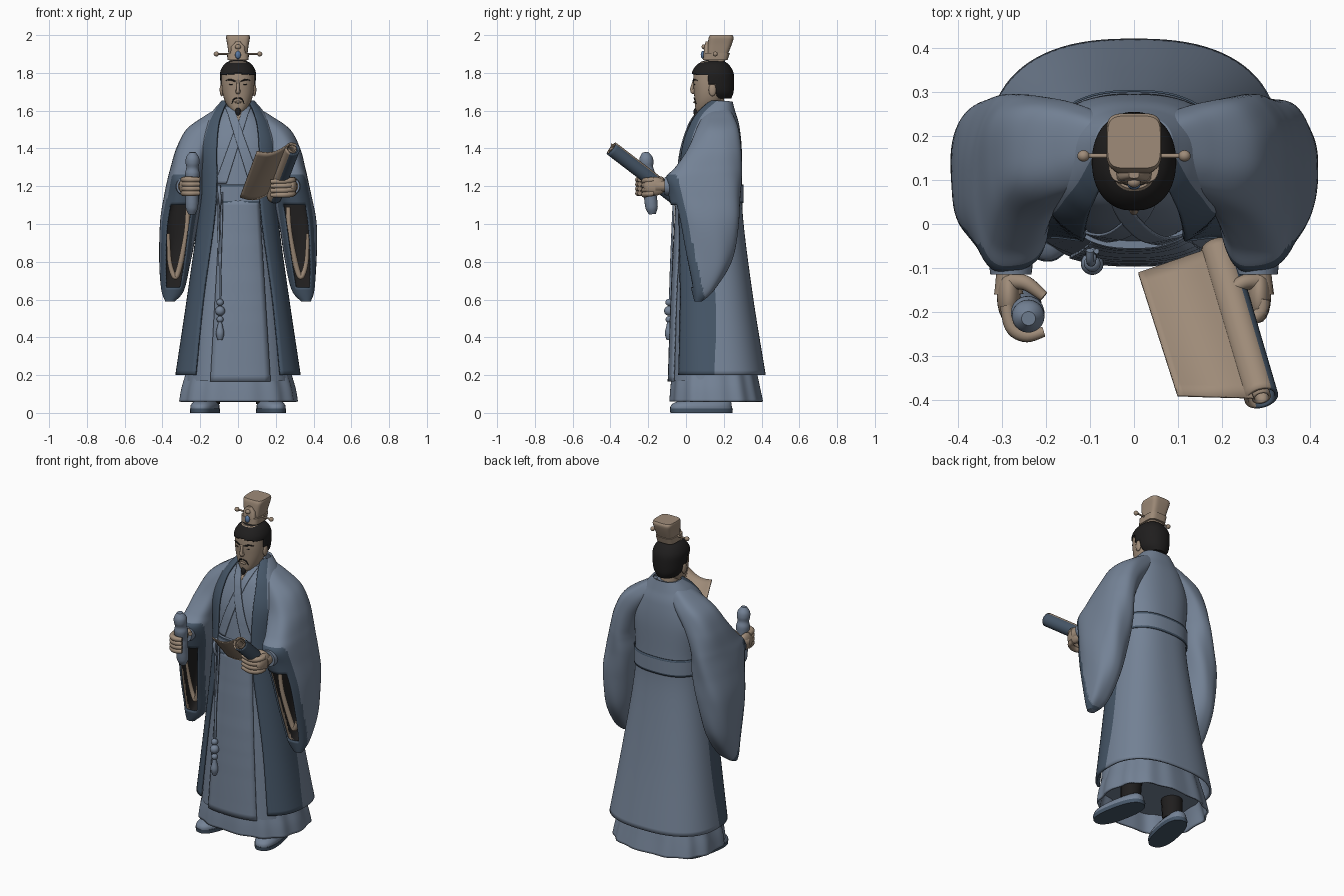
import bpy, bmesh, math
from mathutils import Vector, Matrix

if "Cube" in bpy.data.objects:
    bpy.data.objects.remove(bpy.data.objects["Cube"])


def material(name, r, g, b):
    m = bpy.data.materials.new(name)
    m.diffuse_color = (r, g, b, 1)
    m.use_nodes = True
    m.node_tree.nodes["Principled BSDF"].inputs["Base Color"].default_value = m.diffuse_color
    return m


BLUE = material("robe blue", .175, .225, .305)
DARK = material("trim dark blue", .062, .095, .14)
TAN = material("warm tan", .345, .26, .19)
BLACK = material("soft black", .014, .013, .013)
GEM = material("gem blue", .10, .19, .36)
P = .8  # squareness of the cloth cross-sections


def sample(rows, n):
    """Smooth Catmull-Rom resampling of a short table of rows."""
    rows = [tuple(r) for r in rows]
    ext = [rows[0]] + rows + [rows[-1]]
    out = []
    for k in range(n + 1):
        f = k / n * (len(rows) - 1)
        i = min(int(f), len(rows) - 2)
        t = f - i
        out.append(tuple(
            .5 * (2 * b + (c - a) * t + (2 * a - 5 * b + 4 * c - d) * t * t + (3 * b - a - 3 * c + d) * t ** 3)
            for a, b, c, d in zip(*ext[i:i + 4])))
    return out


def finish(name, bm, mats, thick=0, offset=1, mat_offset=0):
    me = bpy.data.meshes.new(name)
    bm.to_mesh(me)
    bm.free()
    for m in mats:
        me.materials.append(m)
    for p in me.polygons:
        p.use_smooth = True
    me.set_sharp_from_angle(angle=math.radians(42))
    ob = bpy.data.objects.new(name, me)
    bpy.context.collection.objects.link(ob)
    if thick:
        s = ob.modifiers.new("thickness", 'SOLIDIFY')
        s.thickness, s.offset, s.material_offset = thick, offset, mat_offset
    return ob


def loft(name, rings, mats, closed=True, caps=True, rule=None, **kw):
    """Skin ascending rings; rule(centre, column) gives a material index or None for a hole."""
    bm = bmesh.new()
    vs = [[bm.verts.new(p) for p in r] for r in rings]
    n = len(rings[0])
    for a, b in zip(vs, vs[1:]):
        for j in range(n if closed else n - 1):
            q = [a[j], a[(j + 1) % n], b[(j + 1) % n], b[j]]
            idx = rule(sum((v.co for v in q), Vector()) / 4, j) if rule else 0
            if idx is not None:
                bm.faces.new(q).material_index = idx
    if closed and caps:
        bm.faces.new(vs[0][::-1])
        bm.faces.new(vs[-1])
    bmesh.ops.delete(bm, geom=[v for v in bm.verts if not v.link_faces], context='VERTS')
    return finish(name, bm, mats, **kw)


def point(a, z, rx, yf, yb, cx=0, p=P, k=1):
    s, c = math.sin(a), math.cos(a)
    return (cx + k * rx * math.copysign(abs(s) ** p, s),
            (yf + yb) / 2 - k * (yb - yf) / 2 * math.copysign(abs(c) ** p, c), z)


def ring(row, n=48, cx=0, p=P, amp=0, freq=0, phase=0):
    return [point(a, *row[:4], cx, p, 1 + amp * math.sin(freq * a + phase))
            for a in (2 * math.pi * j / n for j in range(n))]


def tube(name, rows, mat, n=14, steps=16, **kw):
    """Round sweep along rows of (x, y, z, radius)."""
    pts = sample(rows, steps)
    rings = []
    for i, q in enumerate(pts):
        d = (Vector(pts[min(i + 1, steps)][:3]) - Vector(pts[max(i - 1, 0)][:3])).normalized()
        u = d.cross(Vector((.31, .83, .47))).normalized()
        v = d.cross(u)
        rings.append([Vector(q[:3]) + max(q[3], .001) * (u * math.cos(t) + v * math.sin(t))
                      for t in (2 * math.pi * j / n for j in range(n))])
    return loft(name, rings, mat if isinstance(mat, list) else [mat], **kw)


def ball(name, loc, size, mat):
    bm = bmesh.new()
    bmesh.ops.create_uvsphere(bm, u_segments=20, v_segments=12, radius=1,
                              matrix=Matrix.Translation(loc) @ Matrix.Diagonal((*size, 1)))
    return finish(name, bm, [mat])


# Inner robe and pleated underskirt: rows of z, half width, front y, back y
ROBE = sample([(.17, .28, -.085, .36), (.6, .23, -.07, .31), (1.1, .165, -.045, .27), (1.25, .17, -.035, .27),
               (1.4, .185, -.015, .265), (1.52, .15, .025, .25), (1.58, .105, .06, .235), (1.63, .066, .098, .215)], 140)
loft("inner_robe", [ring(r) for r in ROBE], [BLUE])
SKIRT = sample([(.06, .312, -.085, .405), (.13, .3, -.08, .39), (.22, .275, -.07, .37), (.35, .25, -.06, .33)], 12)
loft("underskirt", [ring(r, 144, amp=.018, freq=13) for r in SKIRT], [BLUE], caps=False, thick=.01, offset=-1)


def front(x, z):
    r = min(ROBE, key=lambda q: abs(q[0] - z))
    s = min(abs(x) / r[1], .99) ** (1 / P)
    return point(math.asin(s), *r)[1]


def ribbon(name, low, high, mat, off, thick=.006):
    """Cloth band on the robe front between (left x, right x, z) edges."""
    rings = []
    for i in range(31):
        l, r, z = (a + (b - a) * i / 30 for a, b in zip(low, high))
        xs = [l + (r - l) * j / 10 for j in range(11)]
        rings.append([(x, front(x, z) - off, z) for x in xs])
    loft(name, rings, [mat], closed=False, thick=thick)


ribbon("front_apron", (-.145, .17, .165), (-.09, .11, 1.13), BLUE, .004, .008)
ribbon("under_lapel", (-.12, -.06, 1.215), (.025, .066, 1.62), BLUE, .003)
ribbon("over_lapel", (.06, .12, 1.215), (-.066, -.025, 1.62), BLUE, .01)
ribbon("throat_opening", (-.004, .004, 1.545), (-.028, .028, 1.62), TAN, .008, .003)

# Open coat: z, half width, front y, back y, front edge x, end angle of dark trim
COAT = sample([(.2, .32, -.075, .41, .22, 88), (.6, .26, -.06, .345, .18, 92), (1.0, .205, -.05, .293, .125, 90),
               (1.2, .195, -.045, .285, .11, 76), (1.4, .205, -.025, .283, .11, 56), (1.52, .17, .015, .27, .1, 57),
               (1.59, .125, .06, .25, .08, 64), (1.645, .078, .125, .235, .055, 80)], 70)


def coat_ring(r):
    a0 = math.asin((r[4] / r[1]) ** (1 / P))
    a1 = math.radians(r[5])
    half = [a0 + (a1 - a0) * j / 10 for j in range(10)] + [a1 + (math.pi - a1) * j / 22 for j in range(22)]
    return [point(a, *r[:4]) for a in half + [math.pi] + [2 * math.pi - a for a in reversed(half)]]


loft("outer_coat", [coat_ring(r) for r in COAT], [BLUE, DARK], closed=False, thick=.012,
     rule=lambda c, j: 1 if j < 10 or j >= 54 else 0)


# Belt: full sash on the robe, back half over the coat, dark borders
def border(c, j):
    return 1 if c.z < 1.122 or c.z > 1.198 else 0


ZS = (1.11, 1.122, 1.15, 1.165, 1.198, 1.21)
loft("sash", [ring((z, .178, -.056, .28)) for z in ZS], [BLUE, DARK], rule=border)
loft("back_belt", [[point(math.radians(75 + 210 * j / 40), z, .209, -.05, .3) for j in range(41)] for z in ZS],
     [BLUE, DARK], closed=False, thick=.005, rule=border)

# Hanging cord with beads and tassel
for k, x in enumerate((-.085, -.103)):
    tube(f"cord_{k}", [(x, -.062, 1.17, .006), (x - .002, -.07, 1.0, .006), (-.095, -.08, .75, .006),
                       (-.095, -.085, .58, .006)], BLUE)
tube("cord_loop", [(-.1, -.06, 1.2, .009), (-.1, -.085, 1.18, .009), (-.095, -.085, 1.13, .009), (-.095, -.06, 1.1, .009)], BLUE)
for k, (z, r) in enumerate(((.585, .019), (.54, .026), (.495, .018))):
    ball(f"cord_bead_{k}", (-.095, -.09, z), (r, r, r), BLUE)
tube("tassel", [(-.095, -.09, .49, .008), (-.095, -.09, .46, .014), (-.095, -.09, .42, .022), (-.095, -.09, .385, .012)], BLUE)

# Wide sleeves in horizontal slices: z, half width, front y, back y, centre x
SLEEVE = sample([(.59, .025, .045, .085, .36), (.65, .06, .03, .15, .345), (.8, .083, -.005, .24, .333),
                 (1.0, .1, -.05, .28, .315), (1.15, .1, -.09, .29, .29), (1.24, .092, -.11, .293, .279),
                 (1.3, .088, -.06, .293, .268), (1.4, .09, .01, .29, .238), (1.5, .095, .055, .28, .18),
                 (1.57, .07, .09, .255, .11), (1.612, .04, .13, .23, .07)], 80)


def sleeve_rule(c, j):
    a = (j + .5) * 360 / 64
    if min(a, 360 - a) < 31 and .67 < c.z < 1.1:
        return None
    return 1 if c.z < 1.26 and c.y < -.11 + (1.24 - c.z) * .23 + .065 else 0


for s, side in ((-1, "right"), (1, "left")):
    loft(side + "_sleeve", [ring(r, 64, s * r[4], amp=.018, freq=5, phase=13 * r[0]) for r in SLEEVE],
         [BLUE, DARK, BLACK, TAN], rule=sleeve_rule, thick=.01, offset=-1, mat_offset=2)
    # Tan lining seen inside the sleeve mouth
    tube(side + "_sleeve_lining", [(s * .265, .02, 1.09, .012), (s * .275, .03, .95, .013), (s * .31, .06, .77, .015),
                                   (s * .335, .065, .72, .014), (s * .362, .06, .8, .012), (s * .368, .03, .95, .008)],
         TAN, steps=30)
    # Cuff, wrist and palm
    tube(side + "_cuff", [(s * .28, 0, 1.2, .05), (s * .28, -.08, 1.2, .05), (s * .28, -.115, 1.2, .047)], BLUE, n=24)
    tube(side + "_wrist", [(s * .28, -.08, 1.2, .03), (s * .285, -.13, 1.2, .03), (s * .285, -.16, 1.2, .034)], TAN)
    ball(side + "_palm", (s * .285, -.165, 1.2), (.027, .06, .05), TAN)
    # Fingers curled around the held objects
    for k in range(4):
        z = 1.163 + .024 * k
        if s < 0:
            path = [(-.29, -.185, z, .015), (-.278, -.235, z, .016), (-.245, -.254, z, .0155), (-.205, -.245, z, .012)]
        else:
            path = [(.295, -.17, z, .015), (.285, -.205, z - .004, .016), (.24, -.222, z - .008, .0155), (.175, -.205, z - .01, .011)]
        tube(f"{side}_finger_{k}", path, TAN, n=10)
    tube(side + "_thumb", [(s * .28, -.13, 1.22, .019), (s * .245, -.135, 1.235, .017), (s * .205, -.165, 1.24, .012)], TAN)
    # Shoe with dark sole, and leg
    for nm, rows, m in (("sole", [(0, .068, -.165, .168), (.022, .07, -.168, .17)], DARK),
                        ("shoe", [(.02, .067, -.166, .166), (.04, .066, -.162, .164), (.06, .052, -.13, .16),
                                  (.075, .032, -.06, .14)], BLUE)):
        ob = loft(f"{side}_{nm}", [ring(r, 32) for r in sample(rows, 8)], [m])
        ob.location = (s * .175, .08, 0)
        ob.rotation_euler.z = s * .2
    tube(side + "_leg", [(s * .15, .15, .05, .055), (s * .14, .15, .3, .065), (s * .12, .15, .5, .07)], BLACK)

# Neck, head and hair
tube("neck", [(0, .16, 1.5, .06), (0, .155, 1.6, .053), (0, .145, 1.68, .055)], TAN, n=24)
HEAD = sample([(1.59, .022, .057, .11), (1.61, .045, .05, .15), (1.65, .069, .046, .19), (1.7, .083, .042, .21),
               (1.76, .087, .038, .22), (1.82, .082, .046, .22), (1.86, .05, .08, .19)], 36)
loft("head", [ring(r, p=.9) for r in HEAD], [TAN])
HAIR = sample([(1.665, .06, .07, .24), (1.7, .085, .04, .252), (1.76, .094, .03, .255), (1.805, .094, .032, .25),
               (1.84, .077, .055, .23), (1.86, .052, .085, .205), (1.872, .02, .12, .17)], 44)
loft("hair", [ring(r, 64, p=.92) for r in HAIR], [BLACK], thick=.01, offset=-1,
     rule=lambda c, j: 0 if c.z > 1.8 - abs(c.x) * .15 or c.y > .16 or (c.y > .115 and c.z > 1.735) else None)

# Face
ball("nose", (0, .043, 1.703), (.013, .02, .016), TAN)
tube("nose_bridge", [(0, .042, 1.76, .006), (0, .034, 1.73, .008), (0, .03, 1.705, .01)], TAN)
ball("lips", (0, .046, 1.645), (.02, .008, .006), TAN)
for s in (-1, 1):
    ball("ear", (s * .086, .14, 1.71), (.011, .02, .034), TAN)
    tube("eyebrow", [(s * .014, .037, 1.755, .003), (s * .04, .043, 1.764, .0045), (s * .064, .06, 1.76, .002)], BLACK, n=8)
    ball("eye", (s * .034, .046, 1.739), (.013, .005, .003), BLACK)
    tube("moustache", [(s * .003, .043, 1.668, .003), (s * .022, .047, 1.66, .004), (s * .033, .054, 1.635, .0015)], BLACK, n=8)
tube("beard", [(0, .062, 1.612, .01), (0, .055, 1.6, .015), (0, .054, 1.58, .012), (0, .06, 1.553, .002)], BLACK)

# Tall hat, its band, pin and ornament
loft("hat", [ring(r, 48, p=.45) for r in sample([(1.86, .044, .115, .205), (1.9, .05, .112, .222),
     (1.95, .057, .115, .242), (1.985, .063, .12, .252), (2.0, .06, .127, .246)], 16)], [TAN])
loft("hat_band", [ring(r, 48, p=.5) for r in ((1.868, .056, .09, .22), (1.905, .058, .093, .232))], [TAN])
loft("hat_crest", [ring(r, 32, p=.5) for r in ((1.9, .04, .093, .14), (1.94, .036, .097, .14), (1.965, .012, .104, .14))], [TAN])
ball("hat_gem", (0, .09, 1.895), (.015, .012, .021), GEM)
ball("hat_stud", (0, .095, 1.938), (.015, .012, .013), TAN)
tube("hat_pin", [(-.12, .155, 1.9, .005), (.12, .155, 1.9, .005)], TAN)
for s in (-1, 1):
    ball("pin_knob", (s * .115, .155, 1.9), (.014, .013, .013), TAN)

# Short knobbed baton
radii = (.018, .031, .034, .034, .034, .034, .032, .036, .038, .032, .037, .034, .016)
tube("baton", [(-.245 + .005 * t, -.178 - .037 * t, 1.052 + .328 * t, r)
               for t, r in ((i / 12, r) for i, r in enumerate(radii))], BLUE, n=24, steps=60)

# Scroll: roll with dark backing on its outer side, inner coil, open sheet
A, B = Vector((.19, -.055, 1.14)), Vector((.29, -.395, 1.4))


def roll_rule(c, j):
    d = c - (A + (B - A) * (c - A).dot(B - A) / (B - A).length_squared)
    return 1 if d.x * .8 - d.z * .55 > .002 else 0


tube("scroll_roll", [(*A, .039), (*B, .039)], [TAN, DARK], n=32, caps=False, rule=roll_rule, thick=.008, offset=-1)
tube("scroll_coil", [(*A, .022), (*B, .022)], [TAN], n=24, caps=False, thick=.006, offset=-1)
near, far = Vector((.01, -.11, 1.145)), Vector((.1, -.388, 1.388))
sheet = []
for i in range(13):
    e = near.lerp(far, i / 12)
    r = A.lerp(B, i / 12) + Vector((-.02, 0, .028))
    sheet.append([e.lerp(r, j / 12) - Vector((0, 0, .025 * math.sin(math.pi * j / 12))) for j in range(13)])
loft("scroll_sheet", sheet, [TAN], closed=False, thick=.006)
